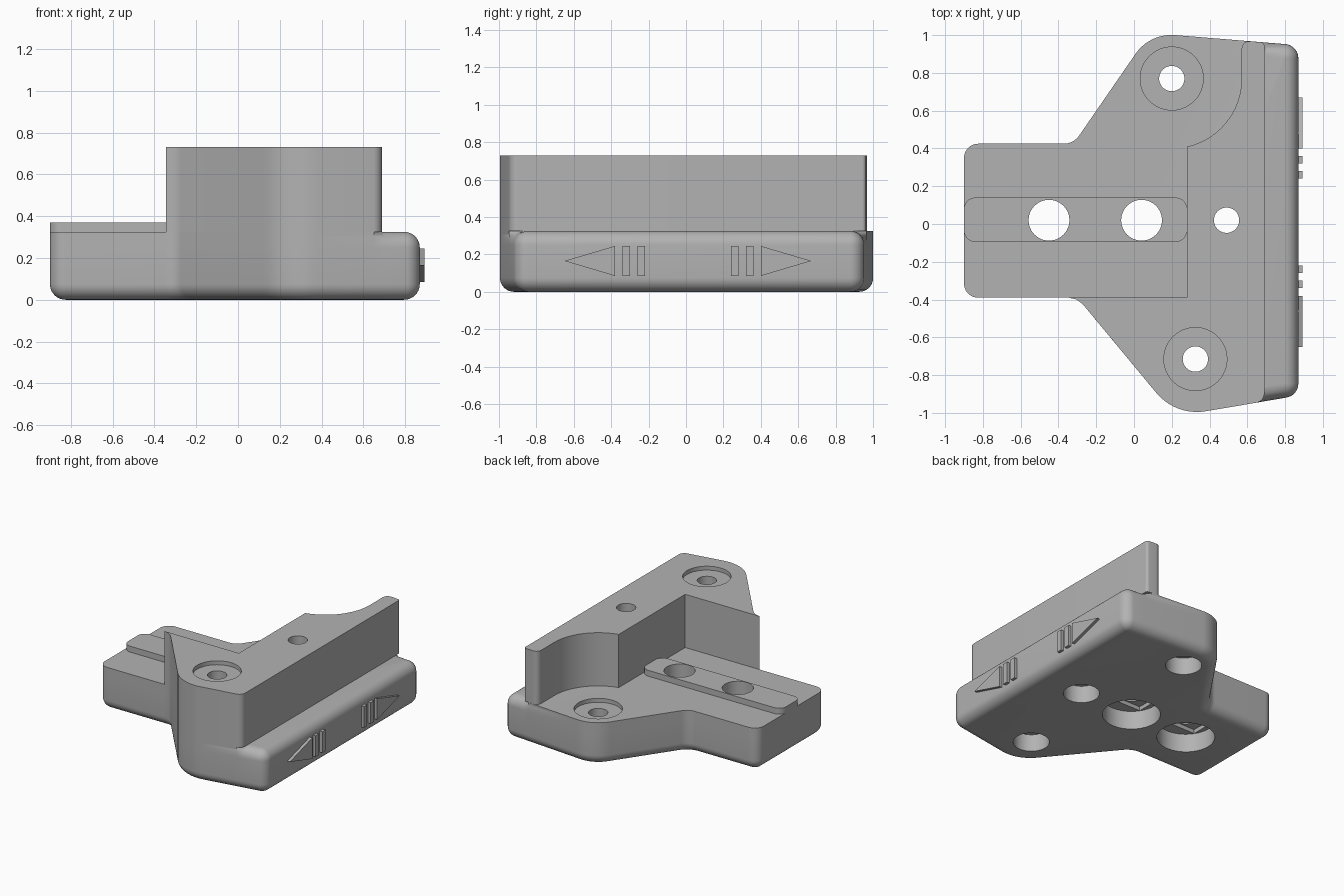
import bpy, bmesh, math
from mathutils import Vector, Matrix

cube = bpy.data.objects.get("Cube")
if cube:
    bpy.data.objects.remove(cube)

grey = bpy.data.materials.new("plain grey")
grey.use_nodes = True
grey.diffuse_color = (0.45, 0.45, 0.45, 1)
grey.node_tree.nodes["Principled BSDF"].inputs["Base Color"].default_value = grey.diffuse_color

BASE_TOP, WALL_TOP, RAIL_TOP, ROUND = 0.325, 0.73, 0.37, 0.075


def outline(corners, d=0.0, steps=10):
    """Counterclockwise polygon of (x, y, radius), inset by d, with filleted corners."""
    pts = [Vector(c[:2]) for c in corners]
    n = len(pts)
    inset, radii = [], []
    for i in range(n):
        e1 = (pts[i] - pts[i - 1]).normalized()
        e2 = (pts[(i + 1) % n] - pts[i]).normalized()
        n1, n2 = Vector((-e1.y, e1.x)), Vector((-e2.y, e2.x))
        inset.append(pts[i] + (n1 + n2) * d / (1 + n1.dot(n2)))
        r = corners[i][2]
        convex = e1.x * e2.y - e1.y * e2.x > 0
        radii.append(max(r - d if convex else r + d, 0.002) if r else 0)
    result = []
    for i, p in enumerate(inset):
        r = radii[i]
        if not r:
            result.append(p)
            continue
        u = (inset[i - 1] - p).normalized()
        v = (inset[(i + 1) % n] - p).normalized()
        half = u.angle(v) / 2
        c = p + (u + v).normalized() * r / math.sin(half)
        s = p + u * r / math.tan(half) - c
        e = p + v * r / math.tan(half) - c
        a0 = math.atan2(s.y, s.x)
        sweep = math.remainder(math.atan2(e.y, e.x) - a0, math.tau)
        for k in range(steps + 1):
            a = a0 + sweep * k / steps
            result.append(c + Vector((math.cos(a), math.sin(a))) * r)
    return result


def finish(name, bm):
    bmesh.ops.recalc_face_normals(bm, faces=bm.faces)
    mesh = bpy.data.meshes.new(name)
    bm.to_mesh(mesh)
    bm.free()
    mesh.materials.append(grey)
    ob = bpy.data.objects.new(name, mesh)
    bpy.context.collection.objects.link(ob)
    return ob


def loft(name, rings):
    """Skin a stack of (points, z) rings and cap both ends."""
    bm = bmesh.new()
    loops = [[bm.verts.new((p.x, p.y, z)) for p in pts] for pts, z in rings]
    for lo, hi in zip(loops, loops[1:]):
        for i in range(len(lo)):
            bm.faces.new((lo[i - 1], lo[i], hi[i], hi[i - 1]))
    bm.faces.new(loops[0][::-1])
    bm.faces.new(loops[-1])
    return finish(name, bm)


def cylinder(x, y, r, z0, z1):
    bm = bmesh.new()
    bmesh.ops.create_cone(bm, cap_ends=True, segments=48, radius1=r, radius2=r, depth=z1 - z0,
                          matrix=Matrix.Translation((x, y, (z0 + z1) / 2)))
    return finish("cutter", bm)


def box(x, y, sx, sy, z0, z1):
    bm = bmesh.new()
    bmesh.ops.create_cube(bm, size=1, matrix=Matrix.Translation((x, y, (z0 + z1) / 2))
                          @ Matrix.Diagonal((sx, sy, z1 - z0, 1)))
    return finish("cutter", bm)


def smooth(ob):
    bpy.ops.object.select_all(action='DESELECT')
    ob.select_set(True)
    bpy.context.view_layer.objects.active = ob
    bpy.ops.object.shade_smooth_by_angle(angle=math.radians(30))


def cut(ob, cutters):
    bpy.context.view_layer.objects.active = ob
    for c in cutters:
        mod = ob.modifiers.new("cut", 'BOOLEAN')
        mod.operation, mod.solver, mod.object = 'DIFFERENCE', 'EXACT', c
        bpy.ops.object.modifier_apply(modifier=mod.name)


# Base plate: rounded underside all round, rounded top only along the lip
plate = [(-0.9, -0.39, ROUND), (-0.30, -0.39, 0.1), (0.221, -1.018, 0.28),
         (0.65, -0.9455, 0), (0.70, -0.937, 0), (0.87, -0.908, ROUND),
         (0.87, 0.947, ROUND), (0.70, 0.9606, 0), (0.65, 0.9647, 0),
         (0.084, 1.011, 0.23), (-0.32, 0.425, 0.1), (-0.9, 0.425, ROUND)]
full = outline(plate)
arc = [math.pi / 2 * k / 8 for k in range(9)]
rings = [(outline(plate, ROUND * (1 - math.sin(a))), ROUND * (1 - math.cos(a))) for a in arc]
for a in reversed(arc):
    inner = outline(plate, ROUND * (1 - math.sin(a)))
    lip = [q if p.x > 0.69 else p for p, q in zip(full, inner)]
    rings.append((lip, BASE_TOP - ROUND * (1 - math.cos(a))))
base = loft("base_plate", rings)

# Raised wall, with a round cutaway beside the rear screw lug
scoop = []
for k in range(13):
    a = math.radians(-77.5 + 77.5 * k / 12)
    scoop.append((0.20 + 0.37 * math.cos(a), 0.77 + 0.37 * math.sin(a), 0))
wall_shape = [(-0.345, -0.39, 0), (-0.304, -0.40, 0), (-0.27, -0.426, 0), (0.221, -1.018, 0.28),
              (0.69, -0.939, 0.05), (0.69, 0.961, 0.02), (0.57, 0.971, 0.04)]
wall_shape += scoop[::-1] + [(0.28, -0.39, 0)]
wall_pts = outline(wall_shape)
wall = loft("raised_wall", [(wall_pts, BASE_TOP), (wall_pts, WALL_TOP)])

# Guide rail
rail_pts = outline([(-0.9, -0.095, 0.06), (0.28, -0.095, 0.06), (0.28, 0.14, 0.06), (-0.9, 0.14, 0.06)])
rail = loft("guide_rail", [(rail_pts, BASE_TOP - 0.01), (rail_pts, RAIL_TOP)])

# Screw holes with recesses
cutters = []
for x in (-0.45, 0.04):
    cutters += [cylinder(x, 0.02, 0.108, -0.1, 1), cylinder(x, 0.02, 0.2, -0.1, 0.14),
                box(x, 0.02, 0.33, 0.216, 0.1, 0.17)]
for x, y, top in ((0.20, 0.77, BASE_TOP), (0.325, -0.715, WALL_TOP), (0.49, 0.02, None)):
    cutters += [cylinder(x, y, 0.067, -0.1, 1), cylinder(x, y, 0.125, -0.1, 0.13)]
    if top:
        cutters.append(cylinder(x, y, 0.167, top - 0.03, top + 0.1))
cut(base, [c for c in cutters if min(v.co.z for v in c.data.vertices) < BASE_TOP])
cut(wall, [c for c in cutters if max(v.co.z for v in c.data.vertices) > BASE_TOP])
cut(rail, cutters[:1] + cutters[3:4])
for c in cutters:
    bpy.data.objects.remove(c)
for ob in (base, wall, rail):
    smooth(ob)


# Raised direction marks on the lip
def mark(name, points):
    bm = bmesh.new()
    face = bm.faces.new([bm.verts.new((0.86, y, z)) for y, z in points])
    ext = bmesh.ops.extrude_face_region(bm, geom=[face])
    bmesh.ops.translate(bm, vec=(0.032, 0, 0),
                        verts=[v for v in ext["geom"] if isinstance(v, bmesh.types.BMVert)])
    bm.faces.ensure_lookup_table()
    return finish(name, bm)


LOW, HIGH, MID = 0.085, 0.245, 0.01
for side, label in ((-1, "front"), (1, "rear")):
    mark(label + "_arrow", [(MID + side * 0.66, 0.165), (MID + side * 0.39, LOW), (MID + side * 0.39, HIGH)])
    for i, y in enumerate((0.25, 0.33)):
        a, b = MID + side * (y - 0.02), MID + side * (y + 0.02)
        mark(f"{label}_bar_{i + 1}", [(a, LOW), (b, LOW), (b, HIGH), (a, HIGH)])
